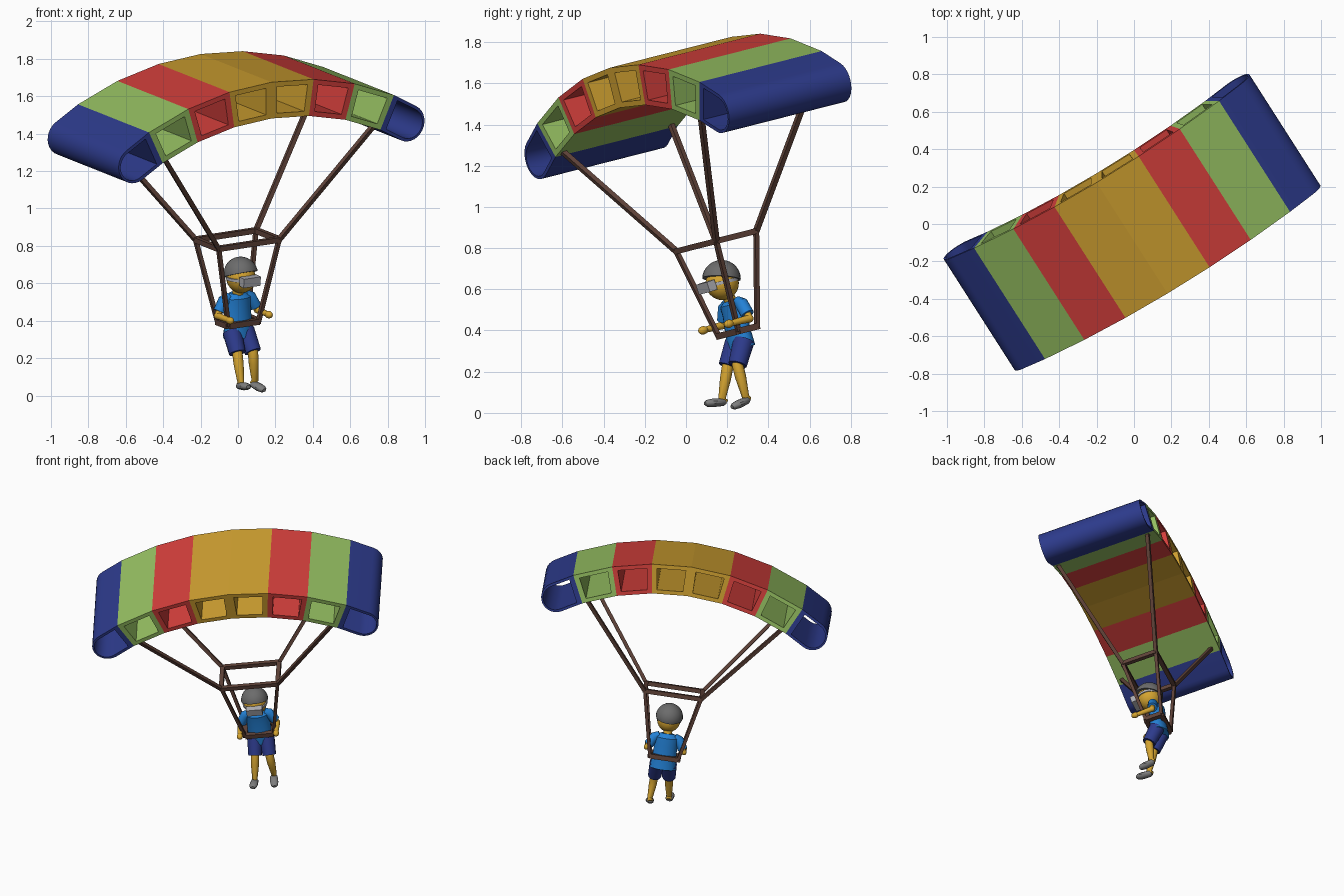
import bpy, bmesh, math
from mathutils import Matrix, Vector

cube = bpy.data.objects.get("Cube")
if cube:
    bpy.data.objects.remove(cube)


def material(name, r, g, b):
    m = bpy.data.materials.new(name)
    m.use_nodes = True
    m.diffuse_color = (r, g, b, 1)
    bsdf = m.node_tree.nodes["Principled BSDF"]
    bsdf.inputs["Base Color"].default_value = (r, g, b, 1)
    bsdf.inputs["Roughness"].default_value = 0.7
    return m


yellow = material("canopy yellow", .62, .35, .03)
red = material("canopy red", .66, .05, .045)
green = material("canopy green", .30, .52, .12)
navy = material("navy", .026, .043, .26)
shirt_blue = material("shirt blue", .017, .22, .67)
brown = material("strap brown", .115, .055, .04)
skin = material("skin", .66, .37, .03)
helmet_grey = material("helmet grey", .15, .15, .15)
shoe_grey = material("shoe grey", .21, .21, .21)
lens_grey = material("goggle grey", .42, .42, .45)

# The whole glider is yawed, then pitched forward
POSE = (Matrix.Rotation(math.radians(14.25), 4, 'X')
        @ Matrix.Rotation(math.radians(31.8), 4, 'Z')
        @ Matrix.Translation((.18, 0, 0)))


def finish(name, bm, mat):
    bmesh.ops.recalc_face_normals(bm, faces=bm.faces)
    me = bpy.data.meshes.new(name)
    bm.to_mesh(me)
    bm.free()
    me.materials.append(mat)
    ob = bpy.data.objects.new(name, me)
    ob.matrix_world = POSE
    bpy.context.collection.objects.link(ob)
    return ob


def hollow_cell(name, outline, inner_scale, mat, front=-.05, back=.67):
    """Open tube running front to back, with a rim at both ends."""
    bm = bmesh.new()
    mid = sum((Vector(p) for p in outline), Vector((0, 0))) / len(outline)
    inner = [mid + (Vector(p) - mid) * inner_scale for p in outline]
    loops = [[bm.verts.new((p[0], y, p[1])) for p in ring]
             for ring, y in ((outline, front), (outline, back), (inner, back), (inner, front))]
    n = len(outline)
    for j in range(4):
        a, b = loops[j], loops[(j + 1) % 4]
        for i in range(n):
            k = (i + 1) % n
            bm.faces.new((a[i], a[k], b[k], b[i]))
    return finish(name, bm, mat)


def sweep(name, pts, radii, mat, sides=14, flat=1.0):
    """Rings along a path, capped; flat squeezes the depth."""
    bm = bmesh.new()
    pts = [Vector(p) for p in pts]
    rings = []
    for i, p in enumerate(pts):
        t = (pts[min(i + 1, len(pts) - 1)] - pts[max(i - 1, 0)]).normalized()
        ref = Vector((0, 1, 0)) if abs(t.x) > .9 else Vector((1, 0, 0))
        a = (ref - t * t.dot(ref)).normalized()
        b = t.cross(a)
        ring = []
        for s in range(sides):
            ang = math.tau * (s + .5) / sides
            ring.append(bm.verts.new(p + radii[i] * (a * math.cos(ang) + b * flat * math.sin(ang))))
        rings.append(ring)
    for a, b in zip(rings, rings[1:]):
        for s in range(sides):
            k = (s + 1) % sides
            bm.faces.new((a[s], a[k], b[k], b[s]))
    bm.faces.new(rings[0])
    bm.faces.new(rings[-1])
    return finish(name, bm, mat)


def bar(name, a, b, r=.017):
    return sweep(name, (a, b), (r, r), brown, sides=4)


def ball(name, centre, size, mat, cut_normal=None):
    bm = bmesh.new()
    bmesh.ops.create_uvsphere(bm, u_segments=24, v_segments=14, radius=1)
    bmesh.ops.transform(bm, verts=bm.verts,
                        matrix=Matrix.Translation(centre) @ Matrix.Diagonal((*size, 1)))
    if cut_normal:
        cut = bmesh.ops.bisect_plane(bm, geom=bm.verts[:] + bm.edges[:] + bm.faces[:],
                                     plane_co=centre, plane_no=cut_normal, clear_inner=True)
        edges = [e for e in cut["geom_cut"] if isinstance(e, bmesh.types.BMEdge)]
        bmesh.ops.contextual_create(bm, geom=edges)
    return finish(name, bm, mat)


# Canopy: arched row of open cells
STEP = math.radians(8.5)
R_TOP, R_LOW, AXIS_Z = 1.79, 1.59, -.075


def arc(r, k):
    return (r * math.sin(k * STEP), AXIS_Z + r * math.cos(k * STEP))


for k in range(-3, 3):
    mat = (yellow, red, green)[k if k >= 0 else -k - 1]
    outline = [arc(R_TOP, k), arc(R_TOP, k + 1), arc(R_LOW, k + 1), arc(R_LOW, k)]
    hollow_cell(f"canopy_cell_{k + 4}", outline, .73, mat)

# Rounded end cells
tilt = 3.5 * STEP
along = Vector((math.cos(tilt), -math.sin(tilt)))
up = Vector((math.sin(tilt), math.cos(tilt)))
top, low = Vector(arc(R_TOP, 3)), Vector(arc(R_LOW, 3))
centre = (top + low) / 2 + along * .155
nose = [centre + .1 * (up * math.cos(a) + along * math.sin(a))
        for a in (math.pi * i / 14 for i in range(15))]
for side, label in ((1, "left"), (-1, "right")):
    outline = [(side * p.x, p.y) for p in [top] + nose + [low]]
    hollow_cell(f"canopy_end_{label}", outline, .82, navy)

# Suspension frame, lines and waist belt
FRAME_X, BELT_X = .19, .095
frame_y, belt_y, canopy_y = (.18, .415), (.235, .345), (-.02, .62)
FRAME_Z, BELT_Z = .772, .322
for side, label in ((1, "left"), (-1, "right")):
    for i, place in enumerate(("front", "back")):
        corner = (side * FRAME_X, frame_y[i], FRAME_Z)
        bar(f"upper_line_{place}_{label}", (side * .66, canopy_y[i], 1.38), corner)
        bar(f"lower_line_{place}_{label}", corner, (side * BELT_X, belt_y[i], BELT_Z), .015)
    bar(f"frame_side_{label}", (side * FRAME_X, frame_y[0], FRAME_Z),
        (side * FRAME_X, frame_y[1], FRAME_Z), .02)
    bar(f"belt_side_{label}", (side * BELT_X, belt_y[0], BELT_Z),
        (side * BELT_X, belt_y[1], BELT_Z), .022)
for i, place in enumerate(("front", "back")):
    bar(f"frame_{place}", (-FRAME_X, frame_y[i], FRAME_Z), (FRAME_X, frame_y[i], FRAME_Z), .02)
    bar(f"belt_{place}", (-BELT_X, belt_y[i], BELT_Z), (BELT_X, belt_y[i], BELT_Z), .022)

# Pilot: torso and head
soft = []
soft.append(sweep("shirt", [(0, .287, .24), (0, .29, .32), (0, .298, .40), (0, .3, .455), (0, .298, .48)],
                  (.088, .08, .078, .08, .045), shirt_blue, 20, .68))
soft.append(sweep("neck", [(0, .295, .46), (0, .28, .53)], (.03, .03), skin))
soft.append(ball("head", (.005, .268, .567), (.078, .082, .082), skin))
soft.append(ball("helmet", (.005, .27, .588), (.091, .095, .092), helmet_grey, (0, .33, .94)))
sweep("goggles", [(.005, .178, .542), (.005, .174, .592)], (.075, .075), lens_grey, 4, .42)
soft.append(sweep("goggle_strap", [(.005, .265, .562), (.005, .265, .578)], (.083, .083), lens_grey, 24, 1.03))

# Arms
for side, label in ((1, "left"), (-1, "right")):
    elbow, hand = (side * .125, .296, .368), (side * .122, .175, .368)
    soft.append(sweep(f"sleeve_{label}", [(side * .05, .3, .468), (side * .08, .3, .448), (side * .113, .298, .39)],
                      (.022, .033, .033), shirt_blue))
    soft.append(sweep(f"upper_arm_{label}", [(side * .09, .3, .43), elbow], (.02, .018), skin))
    soft.append(ball(f"elbow_{label}", elbow, (.019, .019, .019), skin))
    soft.append(sweep(f"forearm_{label}", [elbow, hand], (.019, .014), skin))
    soft.append(ball(f"hand_{label}", hand, (.02, .026, .02), skin))

# Legs mid stride
legs = {
    "left": ((.04, .285, .27), (.046, .213, .165), (.055, .207, .006), (.05, .222, -.012), (.057, .116, -.028)),
    "right": ((-.04, .285, .27), (-.05, .216, .17), (-.069, .151, .025), (-.071, .166, .004), (-.08, .056, .022)),
}
for label, (hip, knee, ankle, heel, toe) in legs.items():
    soft.append(sweep(f"shorts_{label}", [hip, knee], (.052, .045), navy))
    calf = Vector(knee).lerp(Vector(ankle), .4)
    soft.append(sweep(f"leg_{label}", [Vector(hip).lerp(Vector(knee), .6), knee, calf, ankle, heel],
                      (.028, .028, .027, .018, .016), skin))
    a, b = Vector(heel), Vector(toe)
    soft.append(sweep(f"shoe_{label}", [a, a.lerp(b, .12), a.lerp(b, .6), a.lerp(b, .88), b],
                      (.015, .025, .028, .023, .012), shoe_grey, 12, .75))

# Smooth shading with kept creases
rounded = soft + [bpy.data.objects[n] for n in ("canopy_end_left", "canopy_end_right")]
bpy.ops.object.select_all(action='DESELECT')
for ob in rounded:
    ob.select_set(True)
bpy.context.view_layer.objects.active = rounded[0]
bpy.ops.object.shade_smooth_by_angle(angle=math.radians(35))
